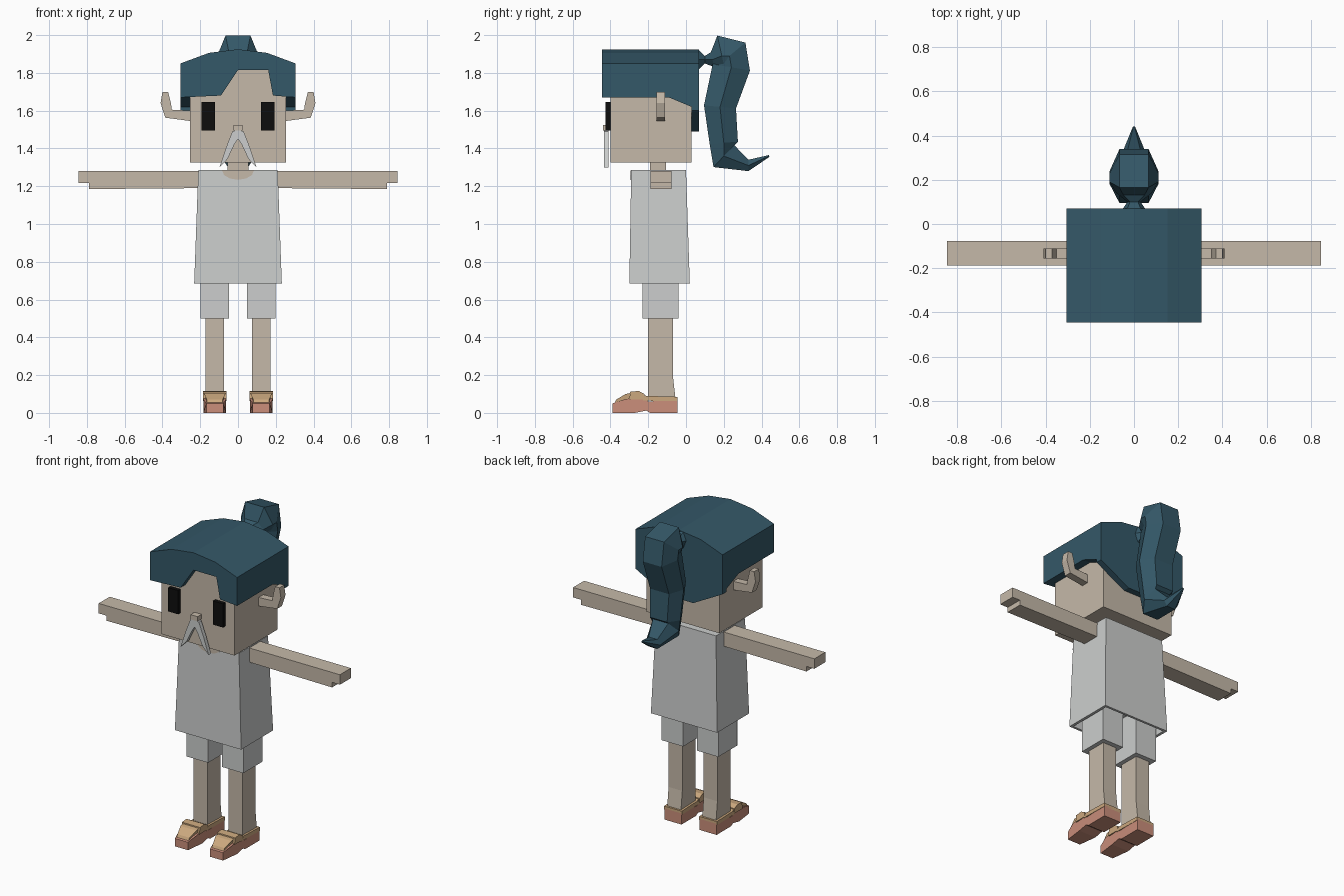
import bpy, bmesh
from math import cos, sin, pi
from mathutils import Vector

default_cube = bpy.data.objects.get("Cube")
if default_cube:
    bpy.data.objects.remove(default_cube, do_unlink=True)


def material(name, hex_code):
    """Make a matte material from an sRGB hex colour."""
    srgb = [byte / 255 for byte in bytes.fromhex(hex_code)]
    colour = [((c + .055) / 1.055) ** 2.4 for c in srgb] + [1]
    mat = bpy.data.materials.new(name)
    mat.use_nodes = True
    mat.diffuse_color = colour
    shader = mat.node_tree.nodes["Principled BSDF"]
    shader.inputs["Base Color"].default_value = colour
    shader.inputs["Roughness"].default_value = .9
    return mat


skin = material("skin", "c5b9a9")
hair = material("dark_teal_hair", "345868")
cloth = material("pale_grey_cloth", "cccecd")
black = material("eye_black", "0d0d0d")
salmon = material("salmon_leather", "cb8f7b")
tan = material("tan_leather", "cba87e")


def loft(name, mat, rings):
    """Skin a list of equal-length point rings and cap both ends."""
    bm = bmesh.new()
    loops = [[bm.verts.new(point) for point in ring] for ring in rings]
    for lower, upper in zip(loops, loops[1:]):
        for i in range(len(lower)):
            bm.faces.new((lower[i - 1], lower[i], upper[i], upper[i - 1]))
    bm.faces.new(loops[0])
    bm.faces.new(loops[-1])
    bmesh.ops.recalc_face_normals(bm, faces=bm.faces)
    mesh = bpy.data.meshes.new(name)
    bm.to_mesh(mesh)
    bm.free()
    mesh.materials.append(mat)
    obj = bpy.data.objects.new(name, mesh)
    bpy.context.collection.objects.link(obj)
    return obj


def front_prism(name, mat, outline, depth):
    """Extrude an outline of (x, z) points along y."""
    return loft(name, mat, [[(x, y, z) for x, z in outline] for y in depth])


def side_prism(name, mat, outline, span):
    """Extrude an outline of (y, z) points along x."""
    return loft(name, mat, [[(x, y, z) for y, z in outline] for x in span])


def rectangle(half_width, depth, z, centre=0):
    left, right = centre + half_width, centre - half_width
    front, back = depth
    return [(left, front, z), (left, back, z), (right, back, z), (right, front, z)]


def box(name, mat, half_width, depth, height, centre=0):
    return loft(name, mat, [rectangle(half_width, depth, z, centre) for z in height])


def mirror(obj):
    """Add the matching part on the model's right side."""
    twin = obj.copy()
    twin.data = obj.data.copy()
    for vertex in twin.data.vertices:
        vertex.co.x *= -1
    twin.data.flip_normals()
    twin.name = obj.name.replace("left", "right")
    bpy.context.collection.objects.link(twin)


# Head, neck and face
box("head", skin, half_width=.255, depth=(-.4, .03), height=(1.325, 1.85))
box("neck", skin, half_width=.055, depth=(-.19, -.105), height=(1.25, 1.33))
box("nose", skin, half_width=.025, depth=(-.44, -.4), height=(1.495, 1.525))
mirror(box("left_eye", black, half_width=.035, depth=(-.425, -.4),
           height=(1.495, 1.645), centre=.157))
whisker = [(0, 1.5), (.03, 1.49), (.065, 1.4), (.098, 1.3), (.055, 1.345), (.02, 1.42), (0, 1.45)]
mirror(front_prism("left_moustache", cloth, whisker, depth=(-.435, -.41)))

# Ears that turn up at the end, skinned through outer and inner edge points
ear_edges = [((.25, 1.545), (.25, 1.6)), ((.385, 1.563), (.35, 1.605)),
             ((.41, 1.64), (.355, 1.64)), ((.4, 1.7), (.37, 1.7))]
ear_rings = []
for (outer_x, outer_z), (inner_x, inner_z) in ear_edges:
    near, far = -.157, -.11
    ear_rings.append([(outer_x, near, outer_z), (outer_x, far, outer_z),
                      (inner_x, far, inner_z), (inner_x, near, inner_z)])
mirror(loft("left_ear", skin, ear_rings))

# Hair cap: arched crown, notched fringe, dipping back and sides
edge = .305
face_front, face_back = -.4, .03
arch = [(edge * t, 1.925 - .075 * t * t) for t in (-1, -.5, 0, .5, 1)]
crown = arch + [(edge, 1.815), (-edge, 1.815)]
fringe = arch + [(edge, 1.67), (.185, 1.68), (.16, 1.815), (0, 1.815), (-.09, 1.68), (-edge, 1.67)]
nape = arch + [(edge, 1.6), (.1, 1.49), (-.1, 1.49), (-edge, 1.6)]
temple = [(face_front, 1.82), (face_front, 1.67), (-.09, 1.67), (face_back, 1.62), (face_back, 1.82)]
front_prism("hair_crown", hair, crown, depth=(face_front, face_back))
front_prism("hair_fringe", hair, fringe, depth=(-.445, face_front))
front_prism("hair_back", hair, nape, depth=(face_back, .07))
mirror(side_prism("left_hair_side", hair, temple, span=(.255, edge)))

# Ponytail: six-sided sections square to a path of (y, z, half depth, half width)
path = [(.07, 1.87, .05, .05), (.1, 1.87, .02, .03), (.14, 1.87, .04, .08),
        (.19, 1.89, .11, .11), (.23, 1.89, .11, .11), (.24, 1.83, .1, .11),
        (.18, 1.62, .085, .11), (.2, 1.43, .075, .1), (.2, 1.36, .08, .09),
        (.33, 1.31, .03, .05), (.44, 1.36, .005, .005)]
tail_rings = []
for i, (y, z, deep, wide) in enumerate(path):
    before, after = path[max(i - 1, 0)], path[min(i + 1, len(path) - 1)]
    along = Vector((after[0] - before[0], after[1] - before[1])).normalized()
    section = [(-.6, 1), (.6, 1), (1, 0), (.6, -1), (-.6, -1), (-1, 0)]
    tail_rings.append([(wide * across, y - along.y * deep * out, z + along.x * deep * out)
                       for across, out in section])
loft("ponytail", hair, tail_rings)

# Flared shirt with a hollow hem, and a rounded neckline
shirt_top = rectangle(.21, (-.29, 0), 1.285)
shirt_hem = rectangle(.232, (-.3, .02), .685)
hem_inside = rectangle(.215, (-.285, .005), .685)
hollow_top = rectangle(.2, (-.27, -.01), .78)
loft("shirt", cloth, [hollow_top, hem_inside, shirt_hem, shirt_top])
scoop = [(.085 * cos(pi * i / 6), 1.284 - .05 * sin(pi * i / 6)) for i in range(7)]
front_prism("neckline", skin, scoop, depth=(-.295, -.287))

# Arms with a stepped hand
tip, palm = .845, .79
sleeve = [(.2, 1.28), (tip, 1.28), (tip, 1.217), (palm, 1.217), (palm, 1.185), (.2, 1.19)]
mirror(front_prism("left_arm", skin, sleeve, depth=(-.187, -.077)))

# Shorts and legs
leg_x = .123
mirror(box("left_shorts", cloth, half_width=.075, depth=(-.23, -.04), height=(.5, .8), centre=leg_x))
ankle = rectangle(.048, (-.2, -.055), .07, leg_x)
calf = rectangle(.048, (-.2, -.07), .2, leg_x)
thigh = rectangle(.048, (-.2, -.07), .55, leg_x)
mirror(loft("left_leg", skin, [ankle, calf, thigh]))

# Shoes: heeled sole, domed upper, collar and strap, narrowed at the toe
toe, heel = -.39, -.045
sole = [(toe, 0), (toe, .05), (-.33, .07), (-.26, .085), (-.2, .06), (heel, .07),
        (heel, 0), (-.19, 0), (-.21, .012), (-.27, 0)]
upper = [(-.38, .05), (-.37, .07), (-.32, .1), (-.26, .112), (-.2, .085), (-.2, .05)]
collar = [(-.23, .065), (-.21, .09), (heel, .085), (heel, .062)]
strap = [(-.3, .07), (-.295, .112), (-.25, .116), (-.22, .1), (-.22, .07)]
for part, mat, outline, half in (("sole", salmon, sole, .06), ("upper", tan, upper, .056),
                                 ("collar", tan, collar, .062), ("strap", tan, strap, .063)):
    shoe = side_prism("left_shoe_" + part, mat, outline, span=(leg_x - half, leg_x + half))
    for vertex in shoe.data.vertices:
        if vertex.co.y < -.36:
            vertex.co.x = leg_x + (vertex.co.x - leg_x) * .75
    mirror(shoe)
